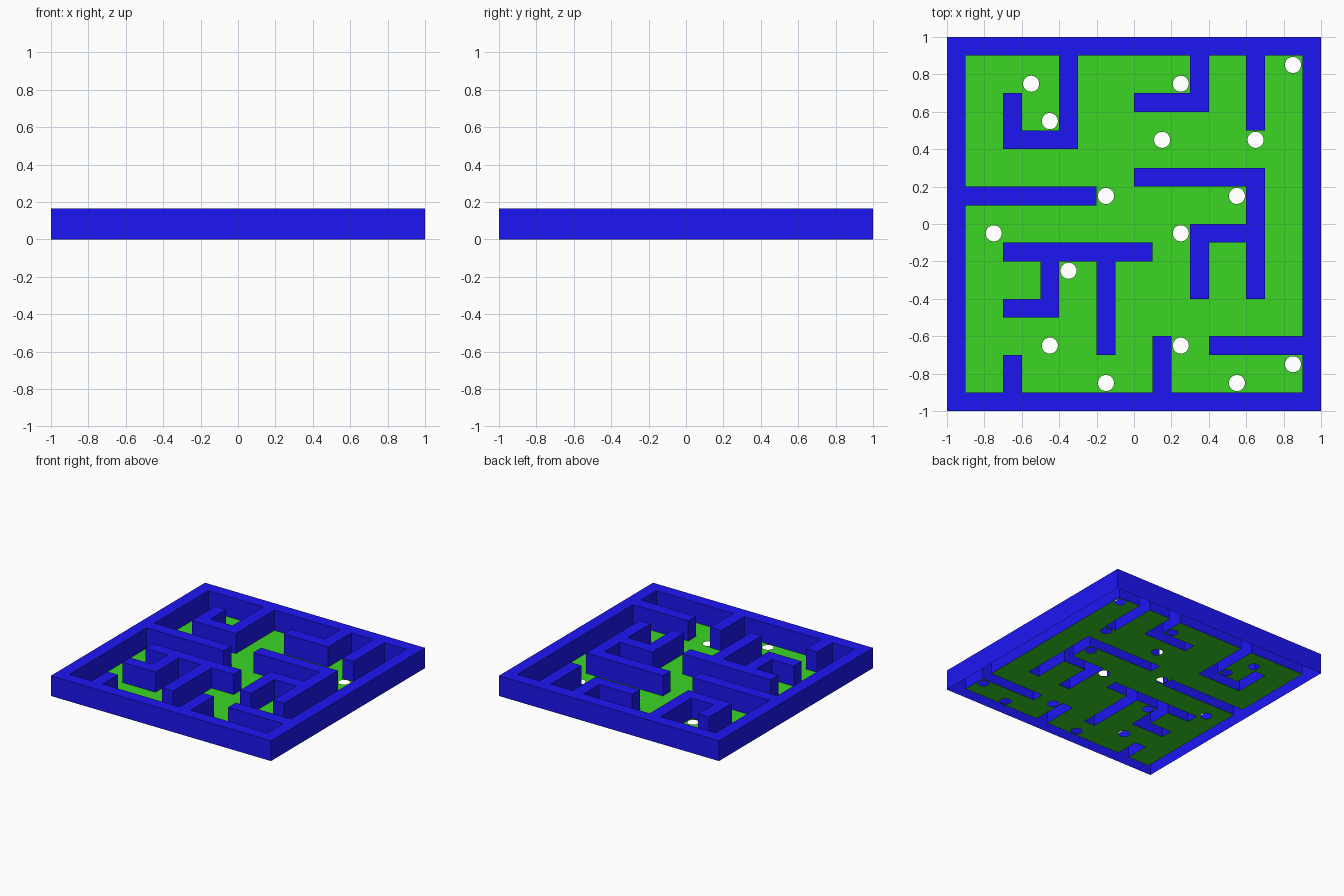
import bpy, bmesh, math

if "Cube" in bpy.data.objects:
    bpy.data.objects.remove(bpy.data.objects["Cube"])

C = 0.1          # grid cell size
H = 1 / 6        # wall height
R = 0.043        # hole radius

# Wall runs as grid-cell boxes: x0, x1, y0, y1
RUNS = [
    (-10, 10, -10, -9), (-10, 10, 9, 10), (-10, -9, -10, 10), (9, 10, -10, 10),
    (-7, -6, 4, 7), (-7, -3, 4, 5), (-4, -3, 4, 9),
    (0, 4, 6, 7), (3, 4, 6, 9), (6, 7, 5, 9),
    (0, 7, 2, 3), (6, 7, -4, 3), (3, 7, -1, 0), (3, 4, -4, 0),
    (-9, -2, 1, 2), (-7, 1, -2, -1), (-5, -4, -5, -1), (-7, -4, -5, -4),
    (-2, -1, -7, -1), (-7, -6, -9, -7), (1, 2, -9, -6), (4, 9, -7, -6),
]
# Grid cells that carry a round hole
HOLES = {(-6, 7), (-5, 5), (2, 7), (8, 8), (1, 4), (6, 4), (-2, 1), (5, 1),
         (-8, -1), (2, -1), (-4, -3), (-5, -7), (-2, -9), (2, -7), (5, -9), (8, -8)}
WALL = {(x, y) for x0, x1, y0, y1 in RUNS
        for x in range(x0, x1) for y in range(y0, y1)}


def face(bm, pts):
    bm.faces.new([bm.verts.new(p) for p in pts])


def finish(bm, name, color):
    bmesh.ops.remove_doubles(bm, verts=bm.verts, dist=1e-5)
    me = bpy.data.meshes.new(name)
    bm.to_mesh(me)
    bm.free()
    mat = bpy.data.materials.new(name + "_paint")
    mat.diffuse_color = color
    mat.use_nodes = True
    mat.node_tree.nodes["Principled BSDF"].inputs["Base Color"].default_value = mat.diffuse_color
    me.materials.append(mat)
    ob = bpy.data.objects.new(name, me)
    bpy.context.collection.objects.link(ob)


def corners(x, y, z):
    return [((x + i) * C, (y + j) * C, z) for i, j in ((0, 0), (1, 0), (1, 1), (0, 1))]


# Maze walls: open-bottomed shell, tops plus sides wherever a run ends
bm = bmesh.new()
for x, y in sorted(WALL):
    top, low = corners(x, y, H), corners(x, y, 0)
    face(bm, top)
    for k, (dx, dy) in enumerate(((0, -1), (1, 0), (0, 1), (-1, 0))):
        if (x + dx, y + dy) not in WALL:
            n = (k + 1) % 4
            face(bm, (low[k], low[n], top[n], top[k]))
finish(bm, "maze_walls", (0.012, 0.008, 0.9, 1))

# Floor: thin sheet between the walls, pierced by round holes
bm = bmesh.new()
N = 32
for x in range(-10, 10):
    for y in range(-10, 10):
        if (x, y) in WALL:
            continue
        if (x, y) not in HOLES:
            face(bm, corners(x, y, 0))
            continue
        cx, cy = (x + 0.5) * C, (y + 0.5) * C
        inner, outer = [], []
        for i in range(N):
            c, s = math.cos(math.tau * i / N), math.sin(math.tau * i / N)
            q = C / 2 / max(abs(c), abs(s))
            inner.append((cx + R * c, cy + R * s, 0))
            outer.append((cx + q * c, cy + q * s, 0))
        for i in range(N):
            j = (i + 1) % N
            face(bm, (inner[i], outer[i], outer[j], inner[j]))
finish(bm, "maze_floor", (0.043, 0.67, 0.018, 1))
